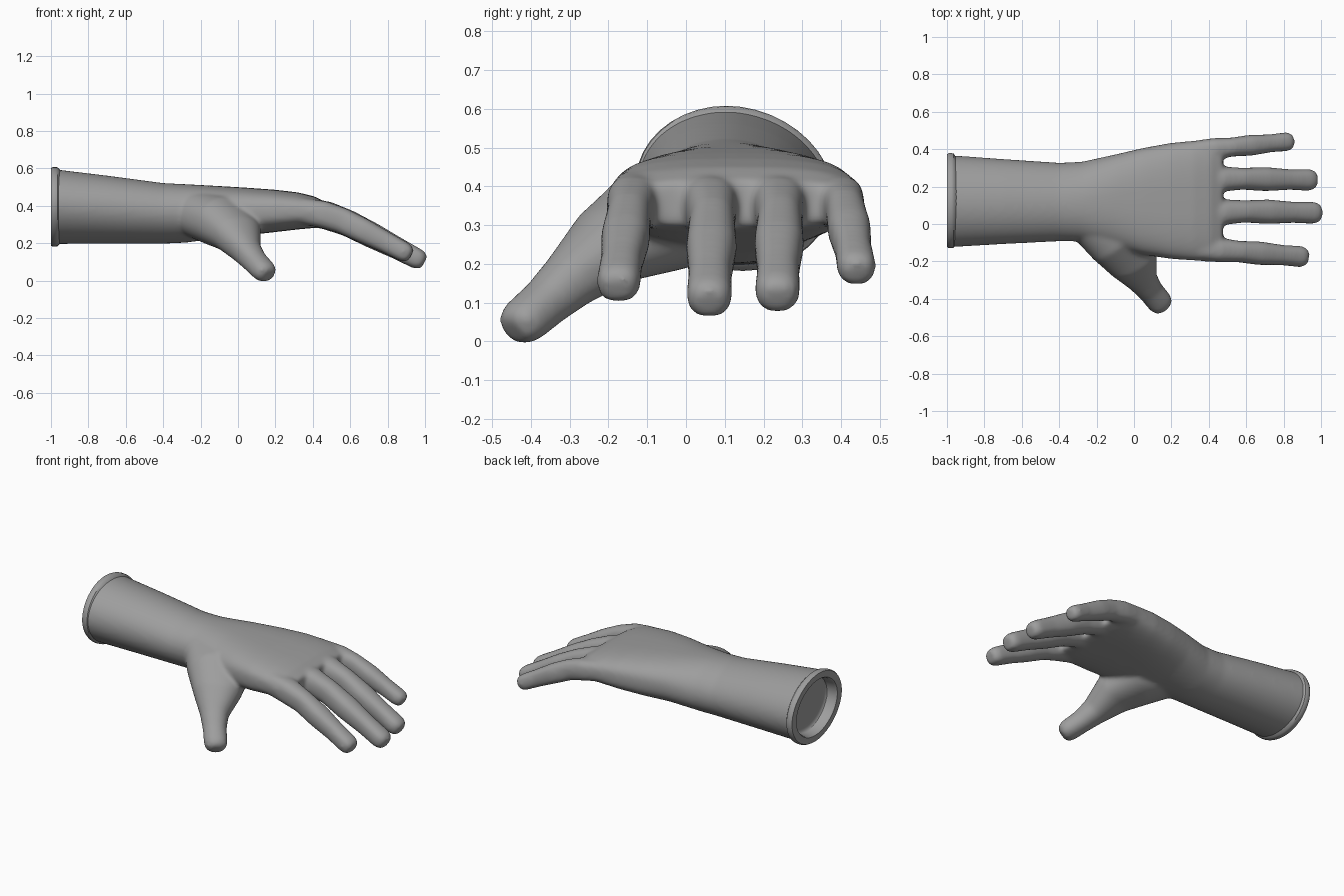
import bpy, bmesh, math
from mathutils import Vector

cube = bpy.data.objects.get("Cube")
if cube:
    bpy.data.objects.remove(cube, do_unlink=True)

grey = bpy.data.materials.new("glove grey")
grey.use_nodes = True
colour = (0.34, 0.34, 0.34, 1)
grey.diffuse_color = colour
grey.node_tree.nodes["Principled BSDF"].inputs["Base Color"].default_value = colour

Y, Z = Vector((0, 1, 0)), Vector((0, 0, 1))
LEAN = Vector((0, -0.1, 1))  # the forearm section leans slightly to the thumb side


def ring(bm, centre, side, up, a, b, power=2.0, count=40):
    """Superellipse cross-section."""
    verts = []
    for i in range(count):
        t = math.tau * i / count
        c, s = math.cos(t), math.sin(t)
        u = math.copysign(abs(c) ** (2 / power), c) * a
        v = math.copysign(abs(s) ** (2 / power), s) * b
        verts.append(bm.verts.new(Vector(centre) + side * u + up * v))
    return verts


def skin(bm, rings, closed=False):
    """Bridge cross-sections, capping the ends unless they form a loop."""
    pairs = list(zip(rings, rings[1:]))
    if closed:
        pairs.append((rings[-1], rings[0]))
    else:
        bm.faces.new(rings[0][::-1])
        bm.faces.new(rings[-1])
    for p, q in pairs:
        n = len(p)
        for i in range(n):
            bm.faces.new((p[i], p[(i + 1) % n], q[(i + 1) % n], q[i]))


def digit(bm, sections, power):
    """Tube through (centre, half width, half thickness), with a blunt tip."""
    centres = [Vector(s[0]) for s in sections]
    rings = []
    for i, (c, a, b) in enumerate(sections):
        t = (centres[min(i + 1, len(centres) - 1)] - centres[max(i - 1, 0)]).normalized()
        side = Z.cross(t).normalized()
        up = t.cross(side)
        rings.append(ring(bm, c, side, up, a, b, power))
    for ahead, scale in ((0.45, 0.9), (0.8, 0.62)):
        rings.append(ring(bm, centres[-1] + t * b * ahead, side, up, a * scale, b * scale, power))
    skin(bm, rings)


def finish(bm, name):
    bmesh.ops.recalc_face_normals(bm, faces=bm.faces)
    mesh = bpy.data.meshes.new(name)
    bm.to_mesh(mesh)
    bm.free()
    mesh.materials.append(grey)
    obj = bpy.data.objects.new(name, mesh)
    bpy.context.collection.objects.link(obj)
    bpy.ops.object.select_all(action="DESELECT")
    obj.select_set(True)
    bpy.context.view_layer.objects.active = obj
    return obj


# Forearm and palm: x, y range, z range, squareness (the first two form the hollow end)
bm = bmesh.new()
body = [
    (-0.93, -0.075, 0.32, 0.23, 0.56, 2), (-0.99, -0.075, 0.32, 0.23, 0.56, 2),
    (-0.99, -0.124, 0.368, 0.196, 0.597, 1.95), (-0.70, -0.107, 0.347, 0.198, 0.562, 2),
    (-0.40, -0.092, 0.327, 0.198, 0.522, 2), (-0.28, -0.092, 0.332, 0.203, 0.516, 2.1),
    (-0.10, -0.13, 0.372, 0.228, 0.506, 2.4), (0.05, -0.165, 0.407, 0.243, 0.497, 2.7),
    (0.20, -0.187, 0.434, 0.26, 0.486, 2.9), (0.32, -0.195, 0.445, 0.274, 0.472, 2.9),
    (0.41, -0.203, 0.453, 0.282, 0.45, 2.8), (0.475, -0.195, 0.452, 0.295, 0.415, 2.6),
]
skin(bm, [ring(bm, (x, (y0 + y1) / 2, (z0 + z1) / 2), Y, LEAN if x < -0.2 else Z,
               (y1 - y0) / 2, (z1 - z0) / 2, power) for x, y0, y1, z0, z1, power in body])

# Fingers share one downward bend; each has a root y, middle y, tip y and tip x
bend = [(0.2, 0.38), (0.3, 0.378), (0.42, 0.363), (0.52, 0.337), (0.6, 0.302),
        (0.8, 0.2), (1.0, 0.095)]


def bend_height(x):
    for (x0, z0), (x1, z1) in zip(bend, bend[1:]):
        if x <= x1:
            return z0 + (z1 - z0) * (x - x0) / (x1 - x0)


shape = [(0, 0.045, 0.05), (0.15, 0.062, 0.07), (0.32, 0.066, 0.073), (0.48, 0.057, 0.069),
         (0.66, 0.063, 0.066), (0.85, 0.054, 0.057), (1, 0.057, 0.053)]
for root, middle, tip, reach, size in (
        (-0.122, -0.148, -0.174, 0.888, 1.0), (0.055, 0.068, 0.06, 0.957, 1.04),
        (0.238, 0.242, 0.236, 0.934, 1.02), (0.382, 0.412, 0.44, 0.815, 0.89)):
    sections = []
    for f, a, b in shape:
        x = 0.25 + (reach - 0.25) * f
        y = root + (middle - root) * f * 2 if f < 0.5 else middle + (tip - middle) * (f * 2 - 1)
        sections.append(((x, y, bend_height(x)), a * size, b * size))
    digit(bm, sections, 2.5)

# Thumb, spreading at its base into the web beside the palm
digit(bm, [((-0.27, 0.1, 0.36), 0.1, 0.11), ((-0.2, 0.02, 0.352), 0.155, 0.13),
           ((-0.08, -0.065, 0.317), 0.185, 0.14), ((-0.005, -0.2, 0.245), 0.14, 0.105),
           ((0.045, -0.3, 0.158), 0.082, 0.076), ((0.09, -0.36, 0.103), 0.068, 0.064),
           ((0.137, -0.417, 0.054), 0.068, 0.06)], 2.2)

# Fuse the parts into one soft skin
glove = finish(bm, "glove")
fuse = glove.modifiers.new("fuse", "REMESH")
fuse.mode = "VOXEL"
fuse.voxel_size = 0.01
soften = glove.modifiers.new("soften", "SMOOTH")
soften.factor = 0.5
soften.iterations = 18
for name in ("fuse", "soften"):
    bpy.ops.object.modifier_apply(modifier=name)
bpy.ops.object.shade_smooth()

# Rolled cuff: x and scale around the open end
bm = bmesh.new()
profile = [(-0.93, 0.85), (-0.955, 0.94), (-0.964, 0.99), (-0.975, 1), (-0.99, 1), (-1, 0.975),
           (-1, 0.8), (-0.99, 0.77), (-0.92, 0.74)]
skin(bm, [ring(bm, (x, 0.125, 0.395), Y, LEAN, 0.254 * s, 0.213 * s, 1.95)
          for x, s in profile], True)
finish(bm, "cuff_rim")
bpy.ops.object.shade_smooth_by_angle(angle=math.radians(40))
